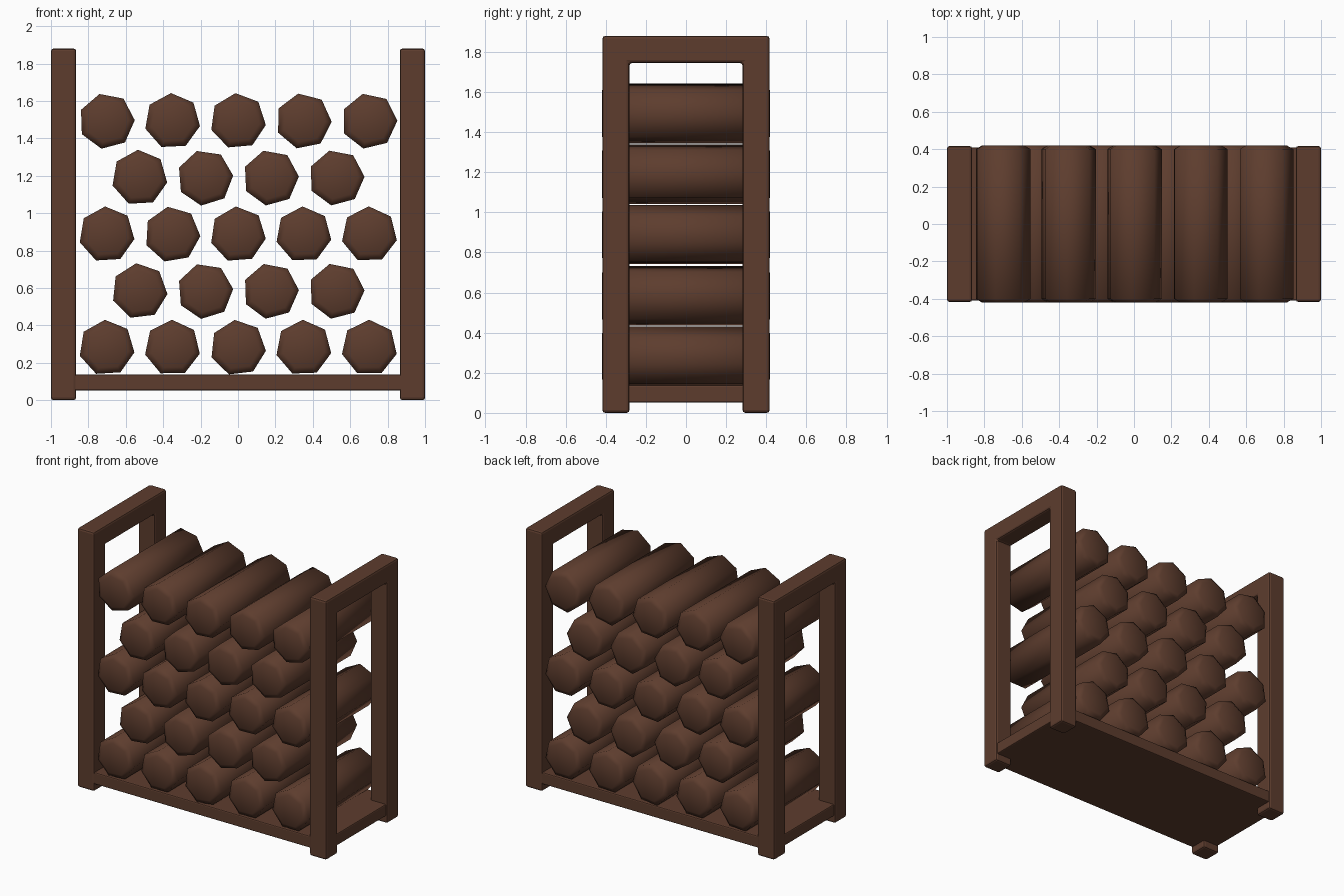
import bpy, bmesh, math, random
from mathutils import Vector

cube = bpy.data.objects.get("Cube")
if cube:
    bpy.data.objects.remove(cube, do_unlink=True)

random.seed(4)

wood = bpy.data.materials.new("dark_brown_wood")
wood.use_nodes = True
colour = (0.11, 0.046, 0.027, 1)
wood.diffuse_color = colour
wood.node_tree.nodes["Principled BSDF"].inputs["Base Color"].default_value = colour

POST = 0.135      # post thickness
HALF_Y = 0.417    # half depth of the rack
HEIGHT = 1.88


def finish(name, bm, smooth=False, bevel=0):
    bmesh.ops.recalc_face_normals(bm, faces=bm.faces)
    mesh = bpy.data.meshes.new(name)
    bm.to_mesh(mesh)
    bm.free()
    mesh.materials.append(wood)
    obj = bpy.data.objects.new(name, mesh)
    bpy.context.collection.objects.link(obj)
    for poly in mesh.polygons:
        poly.use_smooth = smooth
    if bevel:
        mod = obj.modifiers.new("rounded_edges", "BEVEL")
        mod.width = bevel
        mod.segments = 2
    return obj


def end_frame(name, side):
    """Upside-down U of two posts and a top rail, extruded along x."""
    inner, top = HALF_Y - POST, HEIGHT - POST
    half = [(HALF_Y, 0), (HALF_Y, HEIGHT)]
    outline = ([(-y, z) for y, z in half] + half[::-1]
               + [(inner, 0), (inner, top), (-inner, top), (-inner, 0)])
    bm = bmesh.new()
    face = bm.faces.new([bm.verts.new((side, y, z)) for y, z in outline])
    ext = bmesh.ops.extrude_face_region(bm, geom=[face])
    verts = [v for v in ext["geom"] if isinstance(v, bmesh.types.BMVert)]
    bmesh.ops.translate(bm, verts=verts, vec=(-side * POST, 0, 0))
    finish(name, bm, bevel=0.014)


def base_board():
    bm = bmesh.new()
    bmesh.ops.create_cube(bm, size=1)
    bmesh.ops.scale(bm, verts=bm.verts, vec=(1.98, 0.82, 0.086))
    bmesh.ops.translate(bm, verts=bm.verts, vec=(0, 0, 0.095))
    finish("base_board", bm, bevel=0.008)


def log(name, x, z, phase):
    """Seven-sided log along y with chamfered ends."""
    bm = bmesh.new()
    rings = []
    for y, r in [(-0.42, 0.115), (-0.4, 0.15), (0.4, 0.15), (0.42, 0.115)]:
        angles = [phase + i * math.tau / 7 for i in range(7)]
        rings.append([bm.verts.new(Vector((x + r * math.cos(a), y, z + r * math.sin(a))))
                      for a in angles])
    for a, b in zip(rings, rings[1:]):
        for i in range(7):
            j = (i + 1) % 7
            bm.faces.new((a[i], a[j], b[j], b[i]))
    bm.faces.new(rings[0])
    bm.faces.new(rings[-1])
    finish(name, bm, smooth=True)


# Rack
end_frame("left_end_frame", 1)
end_frame("right_end_frame", -1)
base_board()

# Staggered rows of logs
for row in range(5):
    count = 5 - row % 2
    for i in range(count):
        x = (i - (count - 1) / 2) * 0.351
        log(f"log_{row + 1}_{i + 1}", x, 0.28 + row * 0.303,
            math.radians(random.uniform(-14, 6)))
